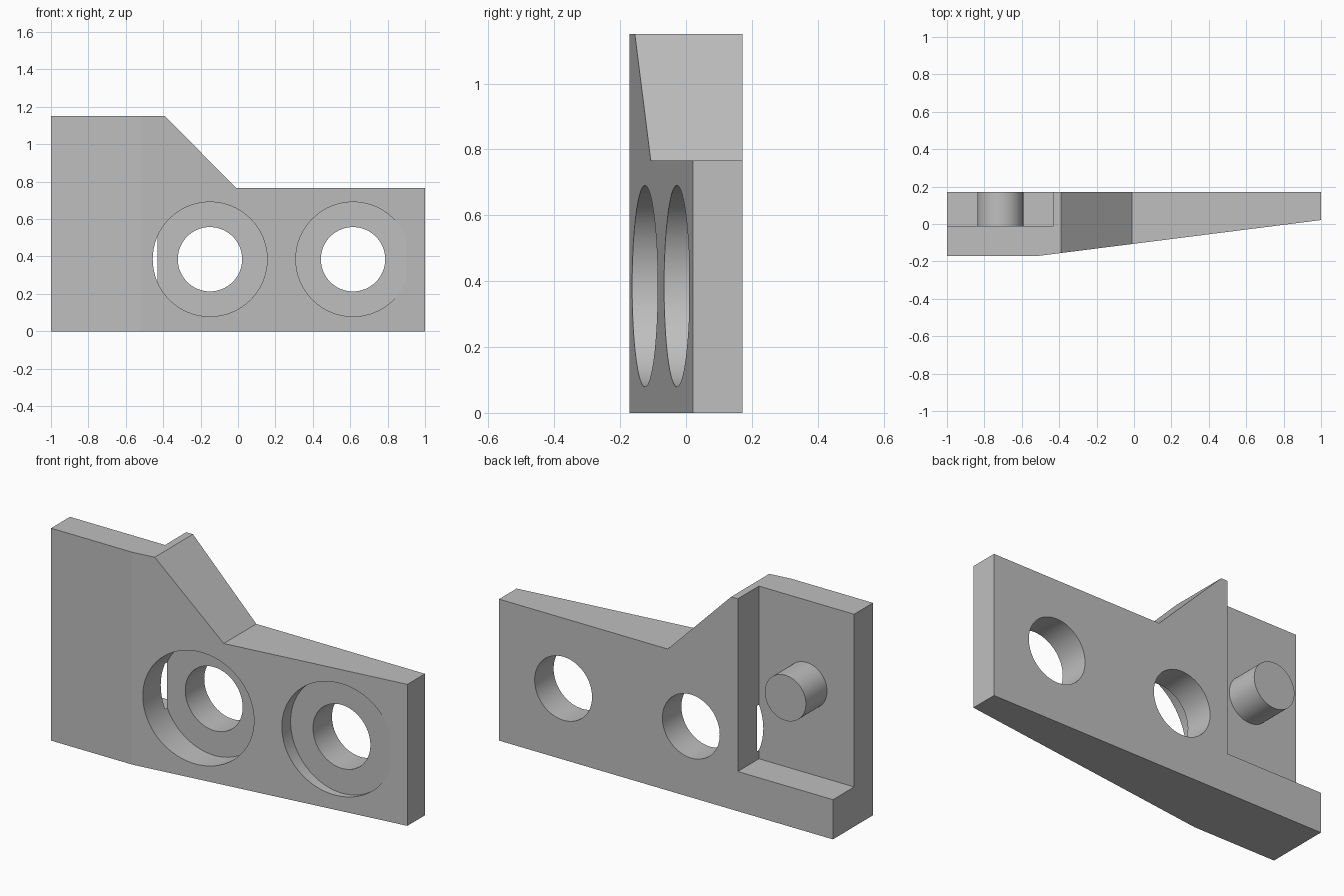
import bpy, bmesh, math
from mathutils import Vector, Matrix

if "Cube" in bpy.data.objects:
    bpy.data.objects.remove(bpy.data.objects["Cube"])

BACK, FRONT = 0.171, -0.171        # plate thickness limits
BEND, TIP_Y = -0.515, 0.021        # where the front starts to taper, and where it ends at x = 1
POCKET_Y, BORE_Y = -0.01, 0.0085   # pocket floor and counterbore floor

grey = bpy.data.materials.new("plain grey")
grey.diffuse_color = (0.52, 0.52, 0.52, 1)
grey.use_nodes = True
grey.node_tree.nodes["Principled BSDF"].inputs["Base Color"].default_value = grey.diffuse_color


def make_object(name, bm):
    bmesh.ops.recalc_face_normals(bm, faces=bm.faces)
    mesh = bpy.data.meshes.new(name)
    bm.to_mesh(mesh)
    bm.free()
    mesh.materials.append(grey)
    obj = bpy.data.objects.new(name, mesh)
    bpy.context.collection.objects.link(obj)
    return obj


def box(name, lo, hi):
    bm = bmesh.new()
    bmesh.ops.create_cube(bm, size=1)
    lo, hi = Vector(lo), Vector(hi)
    for v in bm.verts:
        v.co = [(a + b) / 2 + c * (b - a) for a, b, c in zip(lo, hi, v.co)]
    return make_object(name, bm)


def rod(name, x, z, radius, y0, y1):
    """Cylinder running along y."""
    bm = bmesh.new()
    place = Matrix.Translation((x, (y0 + y1) / 2, z)) @ Matrix.Rotation(math.pi / 2, 4, 'X')
    bmesh.ops.create_cone(bm, cap_ends=True, segments=64, radius1=radius,
                          radius2=radius, depth=y1 - y0, matrix=place)
    return make_object(name, bm)


def combine(target, tool, operation):
    mod = target.modifiers.new(operation.lower(), 'BOOLEAN')
    mod.operation, mod.solver, mod.object = operation, 'EXACT', tool
    bpy.context.view_layer.objects.active = target
    bpy.ops.object.modifier_apply(modifier=mod.name)
    bpy.data.objects.remove(tool)


# Plate: stepped outline extruded through the thickness
bm = bmesh.new()
outline = [(-1, 0), (1, 0), (1, 0.766), (-0.01, 0.766), (-0.39, 1.15), (-1, 1.15)]
face = bm.faces.new([bm.verts.new((x, BACK, z)) for x, z in outline])
new = bmesh.ops.extrude_face_region(bm, geom=[face])['geom']
bmesh.ops.translate(bm, vec=(0, FRONT - BACK, 0),
                    verts=[g for g in new if isinstance(g, bmesh.types.BMVert)])

# Taper: slice the front towards the thin end
cut = bmesh.ops.bisect_plane(bm, geom=bm.verts[:] + bm.edges[:] + bm.faces[:],
                             plane_co=(BEND, FRONT, 0),
                             plane_no=(TIP_Y - FRONT, BEND - 1, 0), clear_outer=True)
bmesh.ops.holes_fill(bm, edges=[e for e in bm.edges if e.is_boundary])
plate = make_object("bracket_plate", bm)

# Rear pocket, open at the top and the end
combine(plate, box("pocket_cutter", (-1.2, POCKET_Y, 0.215), (-0.43, 0.4, 1.4)), 'DIFFERENCE')

# Counterbored holes
for x in (-0.15, 0.615):
    combine(plate, rod("counterbore_cutter", x, 0.385, 0.306, -0.5, BORE_Y), 'DIFFERENCE')
    combine(plate, rod("hole_cutter", x, 0.385, 0.172, -0.5, 0.5), 'DIFFERENCE')

# Pin standing on the pocket floor
combine(plate, rod("pin", -0.715, 0.69, 0.123, POCKET_Y - 0.05, BACK), 'UNION')

# Smooth the round walls only, keeping the slight bend crisp
plate.select_set(True)
bpy.context.view_layer.objects.active = plate
bpy.ops.object.shade_smooth_by_angle(angle=math.radians(6.5))
